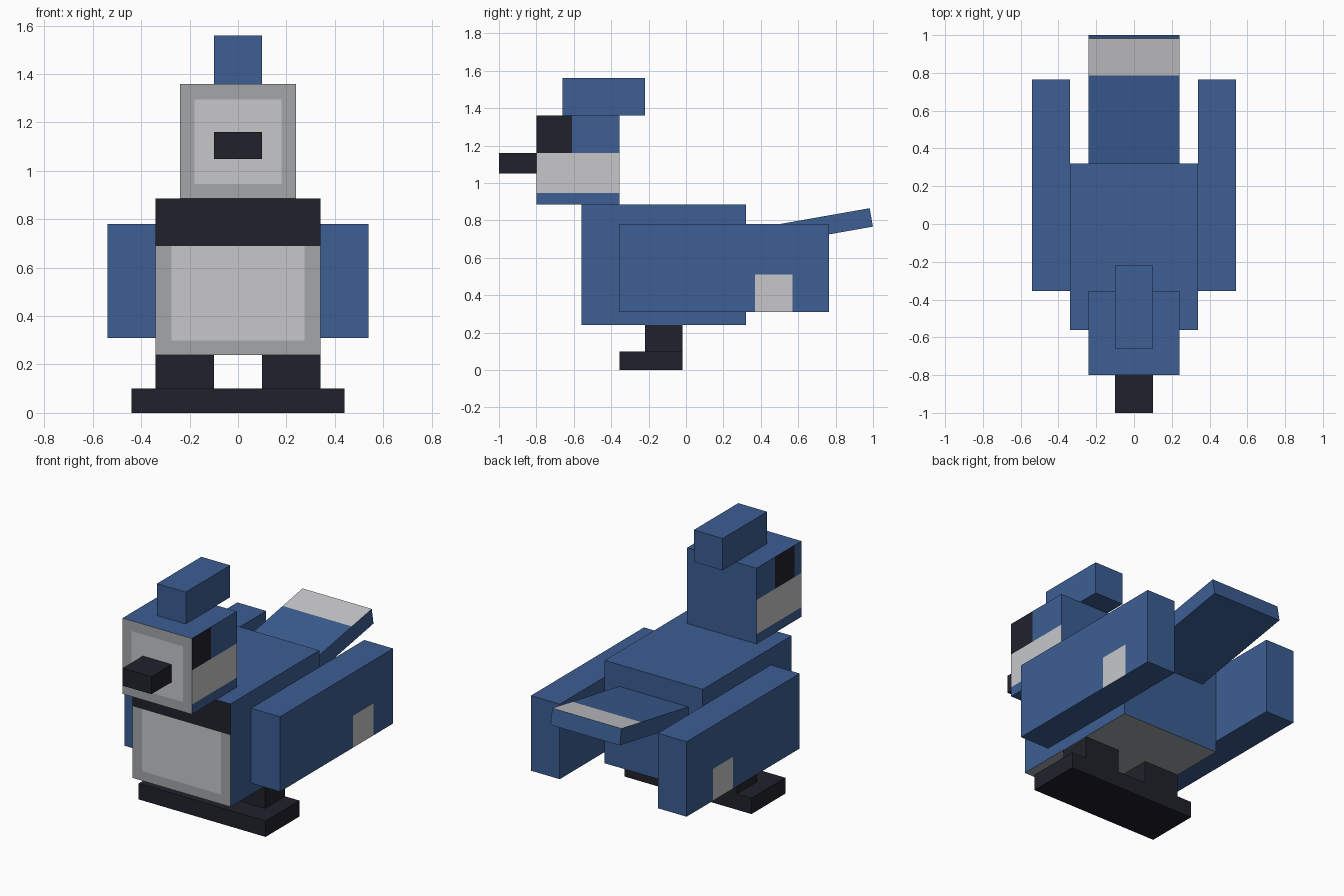
import bpy, bmesh, math
from mathutils import Vector

cube = bpy.data.objects.get("Cube")
if cube:
    bpy.data.objects.remove(cube, do_unlink=True)


def material(name, rgb):
    m = bpy.data.materials.new(name)
    m.use_nodes = True
    m.diffuse_color = (*rgb, 1)
    bsdf = m.node_tree.nodes["Principled BSDF"]
    bsdf.inputs["Base Color"].default_value = (*rgb, 1)
    bsdf.inputs["Roughness"].default_value = 0.9
    return m


MATERIALS = [
    material("feather blue", (0.045, 0.112, 0.296)),
    material("dark navy black", (0.0152, 0.0152, 0.0242)),
    material("pale grey", (0.57, 0.575, 0.59)),
    material("mid grey", (0.367, 0.381, 0.392)),
]
BLUE, BLACK, PALE, GREY = range(4)


def box(name, lo, hi, colour=BLUE, cuts=None, rule=None):
    """Box from corner to corner, sliced at the cuts and coloured face by face."""
    lo, hi = Vector(lo), Vector(hi)
    bm = bmesh.new()
    bmesh.ops.create_cube(bm, size=1)
    for v in bm.verts:
        v.co = [(a + b) / 2 + c * (b - a) for a, b, c in zip(lo, hi, v.co)]
    for axis, values in (cuts or {}).items():
        normal = Vector([float(a == axis) for a in "xyz"])
        for value in values:
            bmesh.ops.bisect_plane(bm, geom=bm.verts[:] + bm.edges[:] + bm.faces[:],
                                   plane_co=normal * value, plane_no=normal)
    bm.normal_update()
    for f in bm.faces:
        f.material_index = rule(f.calc_center_median(), f.normal) if rule else colour
    mesh = bpy.data.meshes.new(name)
    bm.to_mesh(mesh)
    bm.free()
    for m in MATERIALS:
        mesh.materials.append(m)
    obj = bpy.data.objects.new(name, mesh)
    bpy.context.collection.objects.link(obj)
    return obj


# Body: dark collar and pale chest panel in front, grey belly underneath
def body_colour(c, n):
    if n.y < -0.5:
        if c.z > 0.69:
            return BLACK
        return PALE if abs(c.x) < 0.275 and c.z > 0.3 else GREY
    return GREY if n.z < -0.5 else BLUE


box("body", (-0.34, -0.56, 0.24), (0.34, 0.32, 0.885),
    cuts={"x": (-0.275, 0.275), "z": (0.3, 0.69)}, rule=body_colour)


# Head: pale face panel, cheek bands and an eye patch on each side
def head_colour(c, n):
    if n.y < -0.5:
        return PALE if abs(c.x) < 0.18 and 0.945 < c.z < 1.295 else GREY
    if abs(n.x) > 0.5:
        if 0.945 < c.z < 1.16:
            return PALE
        eye_start = -0.8 if n.x > 0 else -0.73
        if c.z > 1.16 and eye_start < c.y < eye_start + 0.19:
            return BLACK
    return BLUE


box("head", (-0.24, -0.8, 0.885), (0.24, -0.355, 1.36),
    cuts={"x": (-0.18, 0.18), "y": (-0.73, -0.61, -0.54), "z": (0.945, 1.16, 1.295)},
    rule=head_colour)
box("crest", (-0.1, -0.66, 1.36), (0.1, -0.22, 1.56))
box("beak", (-0.1, -1, 1.05), (0.1, -0.8, 1.16), BLACK)

# Wings with a pale patch on the outer face, and legs
for side, sign, patch in (("left", 1, 0.37), ("right", -1, 0.305)):
    def wing_colour(c, n):
        on_patch = patch < c.y < patch + 0.2 and c.z < 0.51
        return PALE if n.x * sign > 0.5 and on_patch else BLUE

    inner, outer = sorted((0.34 * sign, 0.54 * sign))
    box(side + "_wing", (inner, -0.355, 0.31), (outer, 0.765, 0.78),
        cuts={"y": (patch, patch + 0.2), "z": (0.51,)}, rule=wing_colour)
    near, far = sorted((0.1 * sign, 0.34 * sign))
    box(side + "_leg", (near, -0.22, 0.1), (far, -0.02, 0.24), BLACK)

# Feet
box("feet", (-0.44, -0.355, 0), (0.44, -0.02, 0.1), BLACK)

# Raised tail with a pale tip on top
tail = box("tail", (-0.24, -0.7, -0.1), (0.24, 0, 0), cuts={"y": (-0.2,)},
           rule=lambda c, n: PALE if n.z > 0.5 and c.y > -0.2 else BLUE)
tail.location = (0, 0.982, 0.865)
tail.rotation_euler.x = math.radians(10)
